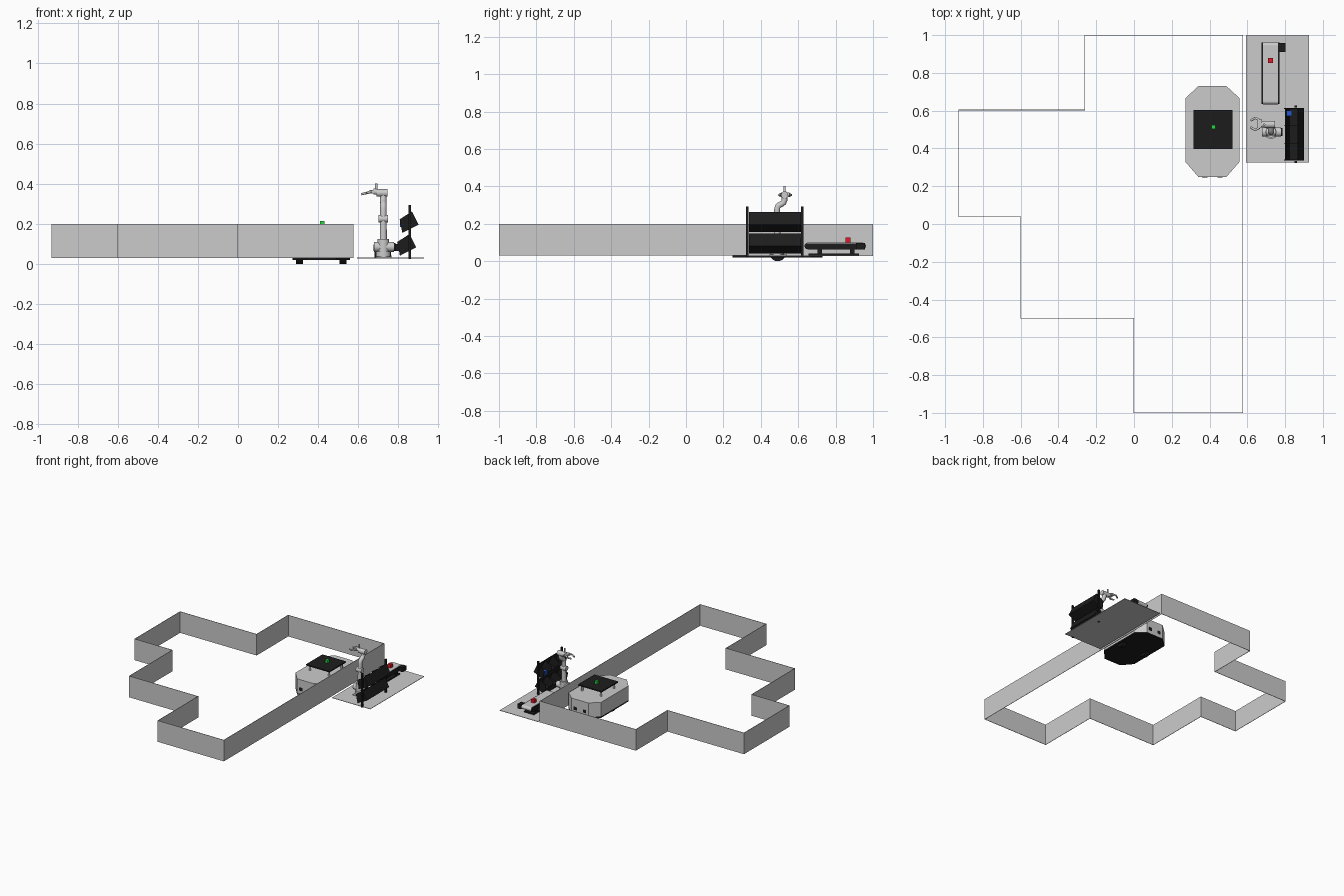
import bpy, bmesh, math
from mathutils import Vector

if "Cube" in bpy.data.objects:
    bpy.data.objects.remove(bpy.data.objects["Cube"])


def material(name, rgb):
    m = bpy.data.materials.new(name)
    m.diffuse_color = (*rgb, 1)
    m.use_nodes = True
    m.node_tree.nodes["Principled BSDF"].inputs["Base Color"].default_value = m.diffuse_color
    return m


BLACK = material("black", (0.012, 0.012, 0.012))
RED = material("red", (0.75, 0.01, 0.02))
GREEN = material("green", (0.02, 0.7, 0.05))
BLUE = material("blue", (0.02, 0.1, 0.6))
LIGHT = material("light_grey", (0.6, 0.61, 0.62))


def finish(name, bm, mat=None, smooth=False):
    bmesh.ops.recalc_face_normals(bm, faces=bm.faces)
    me = bpy.data.meshes.new(name)
    bm.to_mesh(me)
    bm.free()
    ob = bpy.data.objects.new(name, me)
    bpy.context.collection.objects.link(ob)
    if mat:
        me.materials.append(mat)
    if smooth:
        bpy.ops.object.select_all(action='DESELECT')
        ob.select_set(True)
        bpy.context.view_layer.objects.active = ob
        bpy.ops.object.shade_smooth_by_angle(angle=math.radians(35))
    return ob


def prism(name, pts, axis, lo, hi, mat=None):
    """Extrude a 2D outline along an axis (y uses x,z points; z uses x,y points)."""
    bm = bmesh.new()
    put = (lambda p: (p[0], lo, p[1])) if axis == 'y' else (lambda p: (p[0], p[1], lo))
    face = bm.faces.new([bm.verts.new(put(p)) for p in pts])
    new = bmesh.ops.extrude_face_region(bm, geom=[face])['geom']
    step = Vector((0, hi - lo, 0) if axis == 'y' else (0, 0, hi - lo))
    bmesh.ops.translate(bm, vec=step, verts=[v for v in new if isinstance(v, bmesh.types.BMVert)])
    return finish(name, bm, mat)


def box(name, x0, x1, y0, y1, z0, z1, mat=None):
    return prism(name, [(x0, y0), (x1, y0), (x1, y1), (x0, y1)], 'z', z0, z1, mat)


def cube(name, x, y, z, s, mat):
    return box(name, x - s / 2, x + s / 2, y - s / 2, y + s / 2, z, z + s, mat)


def rod(name, a, b, r, mat=None, r2=None):
    a, b = Vector(a), Vector(b)
    bm = bmesh.new()
    bmesh.ops.create_cone(bm, cap_ends=True, segments=28, radius1=r,
                          radius2=r if r2 is None else r2, depth=(b - a).length)
    bmesh.ops.rotate(bm, verts=bm.verts, matrix=(b - a).to_track_quat('Z', 'Y').to_matrix())
    bmesh.ops.translate(bm, verts=bm.verts, vec=(a + b) / 2)
    return finish(name, bm, mat, True)


def slab(name, a, b, t, y0, y1, mat=None):
    """Thin plate whose x,z edge runs from a to b."""
    a, b = Vector(a), Vector(b)
    d = (b - a).normalized()
    n = Vector((-d.y, d.x)) * t
    return prism(name, [a, b, b + n, a + n], 'y', y0, y1, mat)


# Arena wall
outline = [(.577, -1), (.577, 1), (-.262, 1), (-.262, .605), (-.93, .605),
           (-.93, .037), (-.602, .037), (-.602, -.5), (-.002, -.5), (-.002, -1)]
bm = bmesh.new()
low = [bm.verts.new((x, y, .03)) for x, y in outline]
high = [bm.verts.new((x, y, .198)) for x, y in outline]
for i in range(len(outline)):
    j = (i + 1) % len(outline)
    bm.faces.new((low[i], low[j], high[j], high[i]))
wall = finish("arena_wall", bm)
mod = wall.modifiers.new("thickness", 'SOLIDIFY')
mod.thickness, mod.offset, mod.use_even_offset = .003, -1, True

# Work station floor plate
box("station_plate", .593, .927, .325, 1, .028, .031)

# Mobile robot
body = [(.341, .249), (.489, .249), (.558, .328), (.558, .667),
        (.489, .73), (.341, .73), (.273, .667), (.273, .328)]
prism("robot_base", body, 'z', .019, .03, BLACK)
prism("robot_body", body, 'z', .03, .142)
for x in (.307, .523):
    rod("robot_wheel", (x - .017, .49, .0445), (x + .017, .49, .0445), .0445, BLACK)
for y in (.2475, .73):
    for x in (.375, .455):
        box("robot_sensor", x - .014, x + .014, y, y + .0015, .055, .08, BLACK)
for x in (.335, .5):
    for y in (.42, .58):
        rod("tray_post", (x, y, .142), (x, y, .185), .008)
box("robot_tray", .315, .521, .397, .603, .183, .192, BLACK)
cube("green_cube", .42, .513, .192, .022, GREEN)

# Conveyor
box("conveyor_foot", .68, .765, .655, .925, .031, .041, BLACK)
for y in (.715, .89):
    for x in (.688, .757):
        box("conveyor_leg", x - .007, x + .007, y - .012, y + .012, .041, .07, BLACK)
for x in (.675, .763):
    box("conveyor_rail", x, x + .007, .65, .945, .064, .096, BLACK)
    for y in (.65, .945):
        rod("conveyor_rail_end", (x, y, .08), (x + .007, y, .08), .016, BLACK)
box("conveyor_belt", .682, .763, .65, .945, .066, .099, LIGHT)
for y in (.65, .945):
    rod("conveyor_roller", (.682, y, .0825), (.763, y, .0825), .0165, LIGHT)
box("conveyor_motor", .77, .802, .91, .957, .064, .098, BLACK)
cube("red_cube", .722, .866, .099, .027, RED)

# Two-level sloped rack
for y in (.328, .622):
    box("rack_post", .85, .862, y - .006, y + .006, .025, .293, BLACK)
for ox, oz, level in ((0, 0, "upper"), (-.012, -.113, "lower")):
    A, B, C, D = [(x + ox, z + oz) for x, z in
                  ((.82, .155), (.901, .195), (.868, .262), (.806, .222))]
    for y in (.336, .61):
        prism(level + "_tray_end", [A, B, C, D], 'y', y, y + .005, BLACK)
    for y in (.427, .519):
        prism(level + "_tray_divider", [A, B, C, D], 'y', y, y + .003, BLACK)
    slab(level + "_tray_floor", A, B, .004, .336, .615, BLACK)
    slab(level + "_tray_back", B, C, .004, .336, .615, BLACK)
    lip = [a + (d - a) * .55 for a, d in zip(A, D)]
    slab(level + "_tray_lip", A, lip, -.004, .336, .615, BLACK)
cube("blue_cube", .822, .587, .185, .03, BLUE)

# Robot arm: base and shoulder
cx, cy = .725, .487
box("arm_foot", .688, .765, .445, .54, .031, .037)
rod("arm_base", (cx, cy, .037), (cx, cy, .062), .036)
rod("arm_turntable", (cx, cy, .062), (cx, cy, .125), .029)
rod("shoulder_joint", (.678, cy, .085), (.778, cy, .085), .025)
rod("shoulder_cap", (.778, cy, .085), (.785, cy, .085), .02, BLACK)

# Upper arm, elbow and forearm
rod("upper_arm", (cx, cy, .12), (cx, cy, .225), .018, None, .016)
rod("elbow_joint", (.7, cy, .225), (.748, cy, .225), .019)


def tube(name, pts, r):
    cu = bpy.data.curves.new(name, 'CURVE')
    cu.dimensions, cu.bevel_depth, cu.bevel_resolution = '3D', r, 5
    cu.use_fill_caps = True
    sp = cu.splines.new('POLY')
    sp.points.add(len(pts) - 1)
    for p, c in zip(sp.points, pts):
        p.co = (*c, 1)
    sp.use_smooth = True
    ob = bpy.data.objects.new(name, cu)
    bpy.context.collection.objects.link(ob)
    bpy.ops.object.select_all(action='DESELECT')
    ob.select_set(True)
    bpy.context.view_layer.objects.active = ob
    bpy.ops.object.convert(target='MESH')


tube("forearm", [(cx, cy, .22), (cx, cy, .275), (cx, .49, .291), (cx, .498, .3),
                 (cx, .512, .306), (cx, .522, .314), (cx, .527, .328), (cx, .527, .355)], .016)

# Wrist and gripper
rod("wrist_joint", (.69, .527, .354), (.747, .527, .354), .019)
rod("wrist_roll", (.675, .527, .36), (.692, .527, .36), .015, LIGHT)
rod("wrist_camera", (.69, .527, .36), (.69, .527, .402), .006, LIGHT)
box("gripper_palm", .655, .677, .507, .553, .35, .368, LIGHT)
for s in (-1, 1):
    y = .53 + s * .02
    rod("gripper_link", (.665, y, .36), (.642, y + s * .012, .354), .006)
    rod("gripper_finger", (.642, y + s * .012, .354), (.617, y - s * .002, .348), .006)
